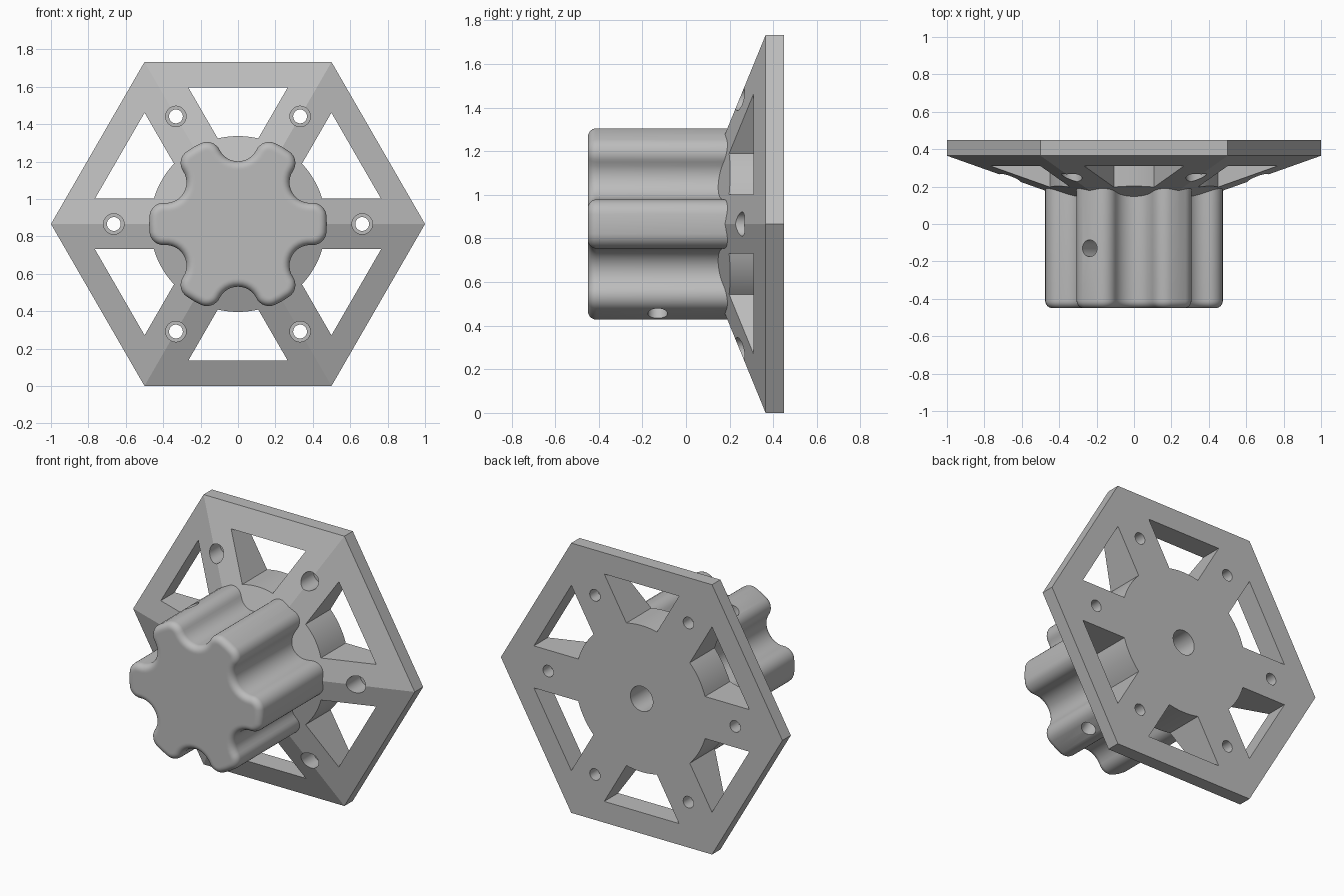
import bpy
import bmesh
from math import sin, cos, pi, radians, atan2, acos, asin, sqrt

if "Cube" in bpy.data.objects:
    bpy.data.objects.remove(bpy.data.objects["Cube"], do_unlink=True)

APOTHEM = sqrt(3) / 2      # hexagon of radius 1, standing on its flat side
BACK, RIM, FRONT = 0.45, 0.365, -0.45

grey = bpy.data.materials.new("plain_grey")
grey.use_nodes = True
grey.diffuse_color = (0.5, 0.5, 0.5, 1)
grey.node_tree.nodes["Principled BSDF"].inputs["Base Color"].default_value = (0.5, 0.5, 0.5, 1)


def loft(name, rings, apex=None):
    """Skin (y, [(x, z), ...]) rings; cap both ends, the last one optionally by a point."""
    bm = bmesh.new()
    loops = [[bm.verts.new((x, y, z + APOTHEM)) for x, z in pts] for y, pts in rings]
    n = len(loops[0])
    for a, b in zip(loops, loops[1:]):
        for i in range(n):
            j = (i + 1) % n
            bm.faces.new((a[i], a[j], b[j], b[i]))
    bm.faces.new(loops[0])
    if apex is None:
        bm.faces.new(loops[-1])
    else:
        tip = bm.verts.new((0, apex, APOTHEM))
        for i in range(n):
            bm.faces.new((loops[-1][i], loops[-1][(i + 1) % n], tip))
    bmesh.ops.recalc_face_normals(bm, faces=bm.faces)
    mesh = bpy.data.meshes.new(name)
    bm.to_mesh(mesh)
    bm.free()
    mesh.materials.append(grey)
    obj = bpy.data.objects.new(name, mesh)
    bpy.context.collection.objects.link(obj)
    return obj


def arc(cx, cz, r, start, end, steps):
    return [(cx + r * cos(start + (end - start) * i / steps),
             cz + r * sin(start + (end - start) * i / steps)) for i in range(steps + 1)]


def turn(pts, a):
    return [(x * cos(a) - z * sin(a), x * sin(a) + z * cos(a)) for x, z in pts]


def rod(r, y0, y1, dist=0, angle=0, sides=32):
    pts = arc(dist * cos(angle), dist * sin(angle), r, 0, 2 * pi, sides)[:-1]
    return loft("cutter", [(y0, pts), (y1, pts)])


def combine(target, tool, operation):
    """Apply a boolean and drop the tool."""
    mod = target.modifiers.new("cut", "BOOLEAN")
    mod.operation, mod.solver, mod.object = operation, "EXACT", tool
    bpy.ops.object.select_all(action="DESELECT")
    bpy.context.view_layer.objects.active = target
    target.select_set(True)
    bpy.ops.object.modifier_apply(modifier=mod.name)
    bpy.data.objects.remove(tool, do_unlink=True)


# Hexagonal flange with a shallow pyramid front
hexagon = arc(0, 0, 1, 0, 2 * pi, 6)[:-1]
flange = loft("flanged_knob", [(BACK, hexagon), (RIM, hexagon)], apex=0.01)

# Windows between the spokes, with a round inner edge
SPOKE, HUB, OUTER = 0.135, 0.47, 0.73
half = OUTER / sqrt(3) - SPOKE / cos(pi / 6)
swing = pi / 6 - asin(SPOKE / HUB)
window = arc(0, 0, HUB, -swing, swing, 10) + [(OUTER, half), (OUTER, -half)]
for k in range(6):
    pts = turn(window, radians(30 + 60 * k))
    combine(flange, loft("cutter", [(-0.2, pts), (0.6, pts)]), "DIFFERENCE")

# Counterbored screw holes on the spokes
for k in range(6):
    a = radians(60 * k)
    combine(flange, rod(0.055, 0.1, 0.37, 0.664, a), "DIFFERENCE")
    combine(flange, rod(0.037, 0.3, 0.6, 0.664, a), "DIFFERENCE")

# Six-lobed grip outline, shrunk inwards by d
R, FILLET, VALLEY, VALLEY_AT = 0.475, 0.075, 0.11, 0.445


def grip(d):
    c = R - FILLET
    phi = acos((VALLEY_AT ** 2 + c ** 2 - (VALLEY + FILLET) ** 2) / (2 * VALLEY_AT * c))
    cx, cz = c * cos(phi), c * sin(phi)
    theta = atan2(cz, cx - VALLEY_AT)
    side = (arc(cx, -cz, FILLET - d, -phi, pi - theta, 8)
            + arc(VALLEY_AT, 0, VALLEY + d, 2 * pi - theta, theta, 12)[1:-1]
            + arc(cx, cz, FILLET - d, theta - pi, phi, 8))
    side.append(((R - d) * cos(pi / 6), (R - d) * sin(pi / 6)))
    return [p for k in range(6) for p in turn(side, radians(30 + 60 * k))]


# Knob with rounded front edge
ROUND = 0.04
rings = [(FRONT, grip(ROUND + 0.008))]
for i in range(7):
    t = pi / 2 * i / 6
    rings.append((FRONT + ROUND * (1 - sin(t)), grip(ROUND * (1 - cos(t)))))
rings = [rings[0]] + rings[:0:-1]
rings = [rings[0]] + sorted(rings[1:], key=lambda ring: ring[0])
rings.append((0.3, grip(0)))
combine(flange, loft("knob", rings), "UNION")

# Shaft bore from the back
combine(flange, rod(0.08, -0.28, 0.6), "DIFFERENCE")

# Cross pin hole through two opposite lobes
bpy.ops.mesh.primitive_cylinder_add(vertices=32, radius=0.045, depth=1.3,
                                    location=(0, -0.13, APOTHEM), rotation=(0, radians(-30), 0))
pin = bpy.context.object
pin.data.materials.append(grey)
combine(flange, pin, "DIFFERENCE")

bpy.ops.object.select_all(action="DESELECT")
flange.select_set(True)
bpy.context.view_layer.objects.active = flange
bpy.ops.object.shade_smooth_by_angle(angle=radians(20))
